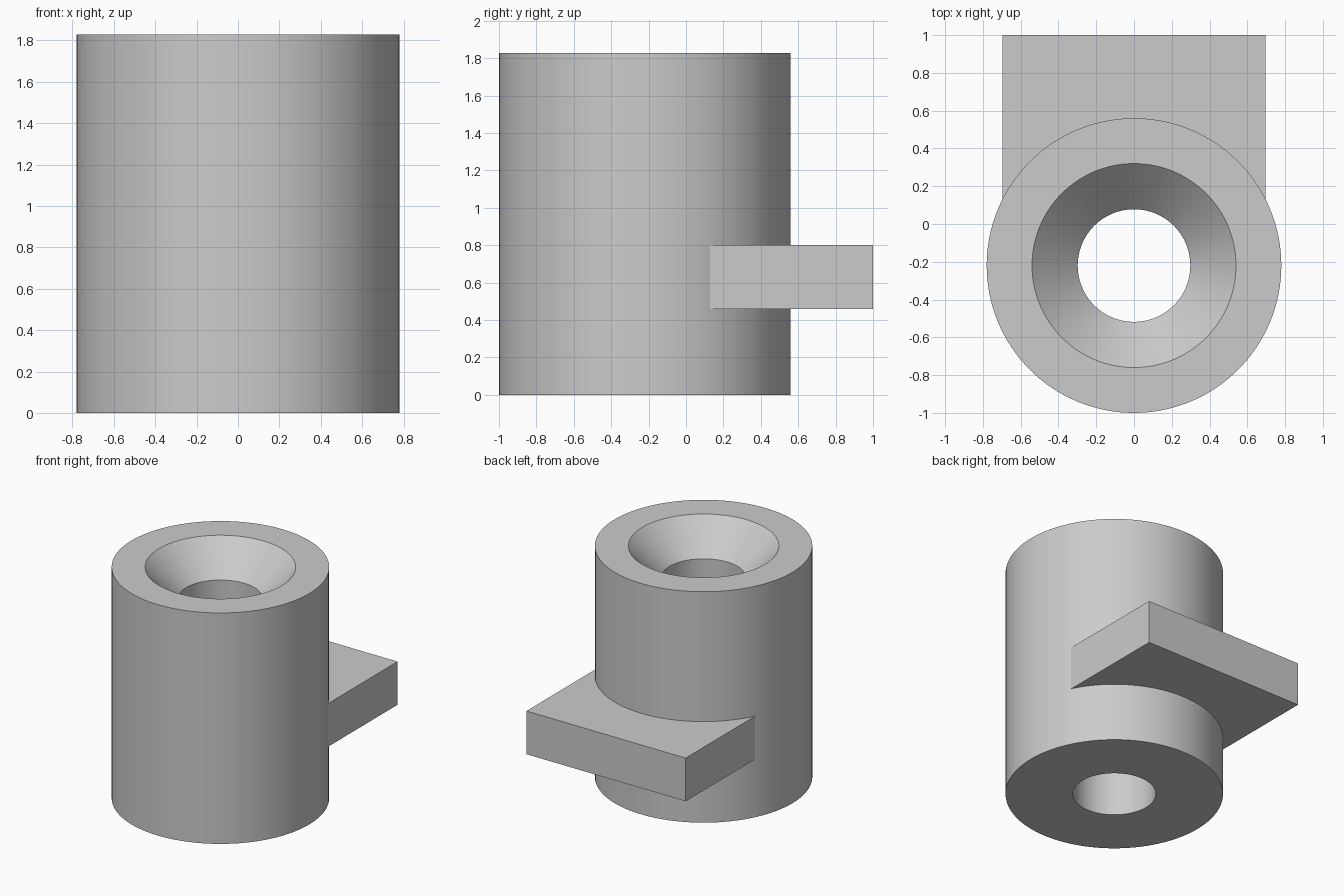
import bpy
import bmesh
from math import sin, cos, pi, asin, radians

cube = bpy.data.objects.get("Cube")
if cube:
    bpy.data.objects.remove(cube, do_unlink=True)

CENTRE_Y = -0.22
RADIUS = 0.78
HEIGHT = 1.828
BORE = 0.298
SINK = 0.54
SEGMENTS = 128

grey = bpy.data.materials.new("plain grey")
grey.use_nodes = True
colour = (0.6, 0.6, 0.6, 1)
grey.diffuse_color = colour
grey.node_tree.nodes["Principled BSDF"].inputs["Base Color"].default_value = colour


def make_object(name, bm):
    bmesh.ops.recalc_face_normals(bm, faces=bm.faces)
    mesh = bpy.data.meshes.new(name)
    bm.to_mesh(mesh)
    bm.free()
    mesh.materials.append(grey)
    obj = bpy.data.objects.new(name, mesh)
    bpy.context.collection.objects.link(obj)
    bpy.ops.object.select_all(action="DESELECT")
    obj.select_set(True)
    bpy.context.view_layer.objects.active = obj
    bpy.ops.object.shade_smooth_by_angle(angle=radians(30))
    return obj


# Hollow body: a closed wall profile revolved about the bore axis
profile = [(BORE, 0), (RADIUS, 0), (RADIUS, HEIGHT), (SINK, HEIGHT),
           (BORE, HEIGHT - (SINK - BORE))]
bm = bmesh.new()
rings = []
for i in range(SEGMENTS):
    a = 2 * pi * i / SEGMENTS
    rings.append([bm.verts.new((r * cos(a), CENTRE_Y + r * sin(a), z))
                  for r, z in profile])
for i, ring in enumerate(rings):
    following = rings[(i + 1) % SEGMENTS]
    for j in range(len(profile)):
        k = (j + 1) % len(profile)
        bm.faces.new((ring[j], following[j], following[k], ring[k]))
make_object("countersunk_body", bm)

# Rear mounting plate: its front edge follows the body, slightly sunk into it
HALF_WIDTH = 0.697
PLATE_LOW, PLATE_HIGH = 0.458, 0.8
inner = RADIUS - 0.01
sweep = asin(HALF_WIDTH / inner)
STEPS = 48
outline = [(HALF_WIDTH, 1), (-HALF_WIDTH, 1)]
for i in range(STEPS + 1):
    a = -sweep + 2 * sweep * i / STEPS
    outline.append((inner * sin(a), CENTRE_Y + inner * cos(a)))
bm = bmesh.new()
base = bm.faces.new([bm.verts.new((x, y, PLATE_LOW)) for x, y in outline])
raised = bmesh.ops.extrude_face_region(bm, geom=[base], use_keep_orig=True)
top_verts = [v for v in raised["geom"] if isinstance(v, bmesh.types.BMVert)]
bmesh.ops.translate(bm, vec=(0, 0, PLATE_HIGH - PLATE_LOW), verts=top_verts)
make_object("mounting_plate", bm)
